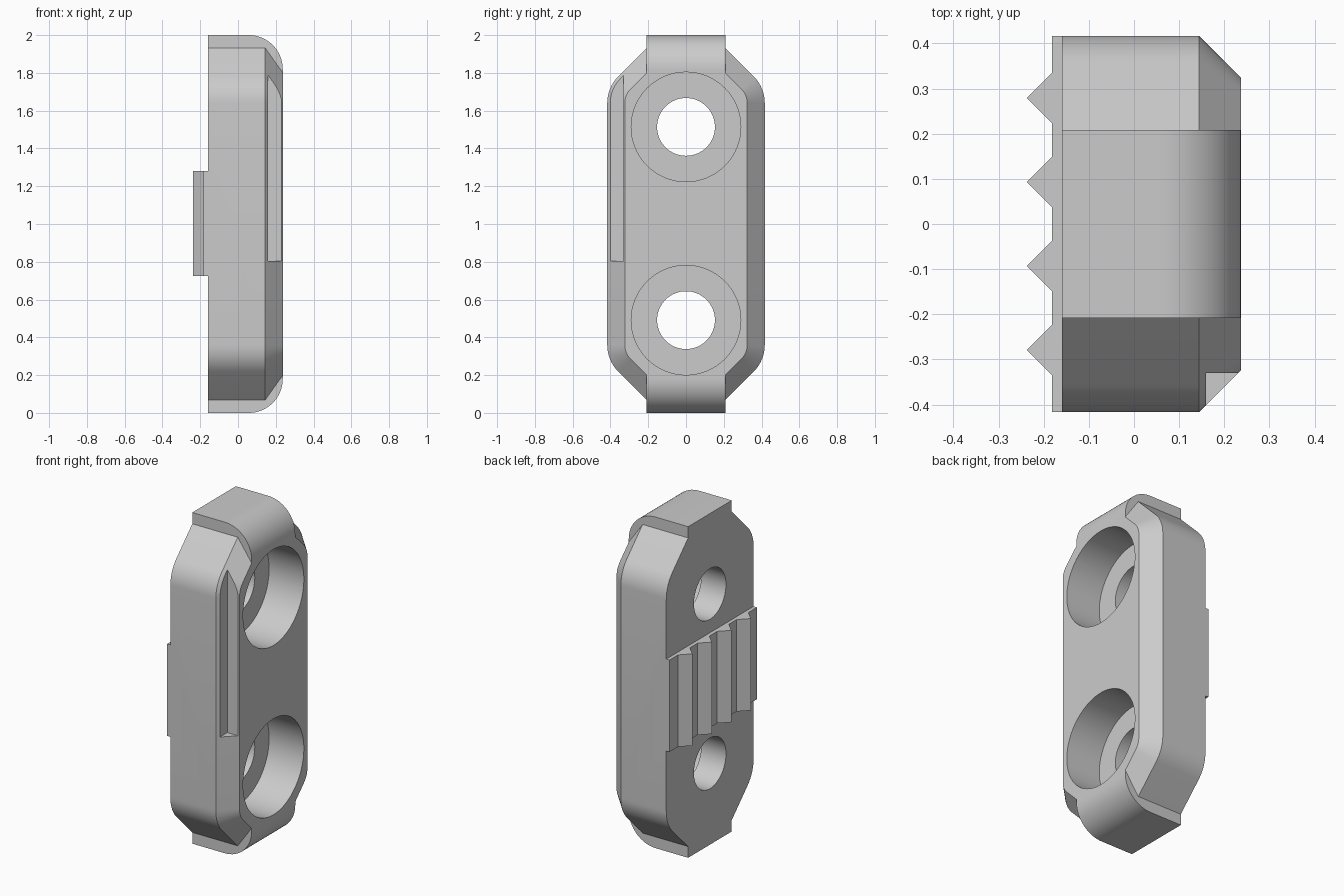
import bpy, bmesh
from math import sin, cos, pi, sqrt, radians
from mathutils import Matrix

if "Cube" in bpy.data.objects:
    bpy.data.objects.remove(bpy.data.objects["Cube"], do_unlink=True)

BACK, FRONT, CHAMFER = -0.16, 0.237, 0.093
HALF_W = 0.417

grey = bpy.data.materials.new("plain grey")
grey.use_nodes = True
grey.diffuse_color = (0.6, 0.6, 0.6, 1)
grey.node_tree.nodes["Principled BSDF"].inputs["Base Color"].default_value = (0.6, 0.6, 0.6, 1)


def finish(name, bm):
    bmesh.ops.recalc_face_normals(bm, faces=bm.faces)
    mesh = bpy.data.meshes.new(name)
    bm.to_mesh(mesh)
    bm.free()
    mesh.materials.append(grey)
    obj = bpy.data.objects.new(name, mesh)
    bpy.context.collection.objects.link(obj)
    return obj


def loft(name, rings):
    """Skin a solid through rings of equal point count and cap both ends."""
    bm = bmesh.new()
    loops = [[bm.verts.new(p) for p in ring] for ring in rings]
    for a, b in zip(loops, loops[1:]):
        for i in range(len(a)):
            j = (i + 1) % len(a)
            bm.faces.new((a[i], a[j], b[j], b[i]))
    bm.faces.new(loops[0])
    bm.faces.new(loops[-1])
    return finish(name, bm)


def box(name, lo, hi):
    corners = [(lo[0], lo[1]), (hi[0], lo[1]), (hi[0], hi[1]), (lo[0], hi[1])]
    return loft(name, [[(x, y, z) for x, y in corners] for z in (lo[2], hi[2])])


def cylinder_x(name, radius, z, x0, x1):
    turn = [2 * pi * i / 64 for i in range(64)]
    return loft(name, [[(x, radius * cos(t), z + radius * sin(t)) for t in turn] for x in (x0, x1)])


def combine(target, other, operation):
    """Boolean the other part into the target, then drop it."""
    mod = target.modifiers.new("join", "BOOLEAN")
    mod.operation, mod.solver, mod.object = operation, "EXACT", other
    bpy.context.view_layer.objects.active = target
    bpy.ops.object.modifier_apply(modifier=mod.name)
    bpy.data.objects.remove(other, do_unlink=True)


def outline(x, inset):
    """Eight-sided outline with rounded shoulders, moved inward by inset."""
    radius, diagonal = 0.2, 1.14
    cy = HALF_W - radius
    cz = diagonal - radius * sqrt(2) - cy
    r = radius - inset
    quarter = [(cy + r * cos(t), cz + r * sin(t)) for t in (pi / 4 * i / 8 for i in range(9))]
    quarter.append((0.195, diagonal - inset * sqrt(2) - 0.195))
    half = quarter + [(-y, z) for y, z in reversed(quarter)]
    full = half + [(-y, -z) for y, z in half]
    return [(x, y, 1 + z) for y, z in full]


# Main body with a chamfer around its front face
body = loft("link_body", [outline(BACK, 0), outline(FRONT - CHAMFER, 0), outline(FRONT, CHAMFER)])

# Centre strip with rounded outer ends
R = 0.18
arc = [(FRONT - R + R * cos(t), 1 - R + R * sin(t)) for t in (pi / 2 * i / 16 for i in range(17))]
arc.append((BACK, 1))
side = arc + [(x, -z) for x, z in reversed(arc)]
strip = loft("centre_strip", [[(x, y, 1 + z) for x, z in side] for y in (-0.208, 0.208)])
combine(body, strip, "UNION")

# Toothed plate on the back
PLATE = -0.182
ridge = [(-0.14, -HALF_W), (PLATE, -HALF_W)]
for i in range(4):
    y = -0.279 + 0.186 * i
    ridge += [(PLATE, y - 0.056), (-0.238, y), (PLATE, y + 0.056)]
ridge += [(PLATE, HALF_W), (-0.14, HALF_W)]
teeth = loft("back_teeth", [[(x, y, z) for x, y in ridge] for z in (0.725, 1.28)])
combine(body, teeth, "UNION")

# Two counterbored holes
for z in (0.491, 1.514):
    combine(body, cylinder_x("counterbore", 0.29, z, 0.005, 0.5), "DIFFERENCE")
    combine(body, cylinder_x("through_hole", 0.153, z, -0.5, 0.5), "DIFFERENCE")

# Slot along one chamfered edge
combine(body, box("edge_slot", (0.16, -0.6, 0.803), (0.5, -0.33, 2.2)), "DIFFERENCE")

bpy.ops.object.select_all(action="DESELECT")
body.select_set(True)
bpy.context.view_layer.objects.active = body
bpy.ops.object.shade_smooth_by_angle(angle=radians(25))
